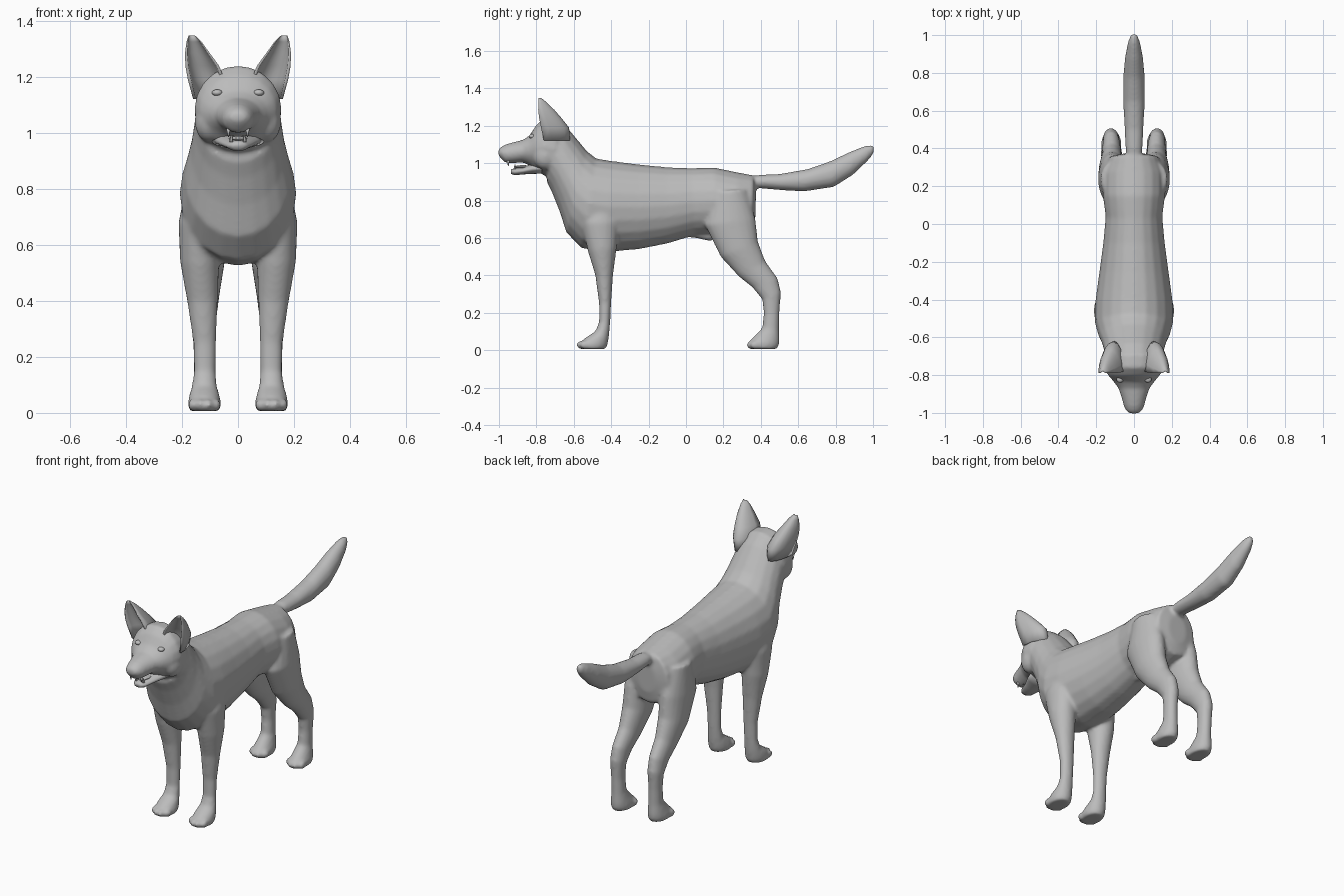
import bpy, bmesh, math
from mathutils import Matrix, Vector

coat = bpy.data.materials.new("grey_coat")
coat.diffuse_color = (0.5, 0.5, 0.5, 1)


def skin(bm, loops):
    """Bridge equal closed loops of points and cap both ends."""
    rows = [[bm.verts.new(p) for p in loop] for loop in loops]
    n = len(rows[0])
    faces = [bm.faces.new((a[i], a[(i + 1) % n], b[(i + 1) % n], b[i]))
             for a, b in zip(rows, rows[1:]) for i in range(n)]
    faces += [bm.faces.new(rows[0][::-1]), bm.faces.new(rows[-1])]
    bmesh.ops.recalc_face_normals(bm, faces=faces)


def loft(bm, rings, side=1, n=20):
    """Each ring: two opposite points (y, z), (y, z), centre x, half width."""
    loops = []
    for y1, z1, y2, z2, cx, w in rings:
        loop = []
        for i in range(n):
            t = 2 * math.pi * i / n
            k = (1 + math.cos(t)) / 2
            loop.append((side * (cx + w * math.sin(t)), y2 + (y1 - y2) * k, z2 + (z1 - z2) * k))
        loops.append(loop)
    skin(bm, loops)


def ball(bm, centre, radii):
    bmesh.ops.create_uvsphere(bm, u_segments=16, v_segments=10, radius=1,
                              matrix=Matrix.Translation(centre) @ Matrix.Diagonal((*radii, 1)))


def finish(name, bm):
    mesh = bpy.data.meshes.new(name)
    bm.to_mesh(mesh)
    bm.free()
    for p in mesh.polygons:
        p.use_smooth = True
    mesh.materials.append(coat)
    ob = bpy.data.objects.new(name, mesh)
    bpy.context.collection.objects.link(ob)
    return ob


torso = [(.375, .87, .37, .7, 0, .06), (.36, .935, .355, .63, 0, .13), (.28, .95, .26, .6, 0, .165),
         (.15, .977, .15, .62, 0, .165), (.03, .973, .05, .615, 0, .15), (-.1, .978, -.1, .57, 0, .163),
         (-.25, .993, -.25, .54, 0, .183), (-.4, 1.012, -.42, .525, 0, .205),
         (-.48, 1.025, -.56, .545, 0, .208), (-.53, 1.065, -.64, .63, 0, .19),
         (-.58, 1.125, -.675, .74, 0, .17), (-.63, 1.185, -.715, .84, 0, .158),
         (-.68, 1.225, -.745, .9, 0, .15)]
head = [(-.62, 1.14, -.68, .95, 0, .12), (-.69, 1.235, -.71, .91, 0, .155), (-.76, 1.24, -.76, .935, 0, .155),
        (-.80, 1.205, -.80, .955, 0, .138), (-.835, 1.15, -.835, .985, 0, .108),
        (-.87, 1.125, -.87, 1.003, 0, .083), (-.92, 1.113, -.92, 1.0, 0, .066),
        (-.965, 1.1, -.965, 1.0, 0, .054), (-.992, 1.085, -.985, 1.02, 0, .042),
        (-1.004, 1.07, -1.003, 1.04, 0, .022)]
tail = [(.3, .92, .3, .87, 0, .035), (.4, .938, .4, .865, 0, .045), (.5, .942, .5, .856, 0, .05),
        (.65, .968, .63, .848, 0, .057), (.77, 1.01, .79, .872, 0, .057), (.87, 1.058, .89, .935, 0, .048),
        (.95, 1.09, .97, 1.01, 0, .033), (.985, 1.098, 1.003, 1.05, 0, .02), (1.004, 1.095, 1.008, 1.075, 0, .012)]
sheath = [(-.03, .64, -.03, .61, 0, .02), (.05, .65, .05, .6, 0, .03),
          (.12, .65, .13, .582, 0, .03), (.16, .64, .16, .6, 0, .015)]
front_leg = [(-.56, .82, -.34, .84, .12, .06), (-.56, .68, -.36, .68, .145, .068),
             (-.525, .53, -.37, .55, .137, .07), (-.485, .4, -.39, .4, .127, .055),
             (-.465, .25, -.4, .25, .119, .041), (-.465, .15, -.405, .15, .119, .039),
             (-.485, .1, -.41, .09, .12, .045), (-.54, .065, -.415, .05, .12, .056),
             (-.575, .03, -.42, .025, .12, .06), (-.565, .006, -.43, .006, .12, .052)]
hind_leg = [(.14, .85, .33, .86, .1, .075), (.1, .67, .372, .70, .115, .075), (.185, .5, .385, .58, .117, .07),
            (.28, .395, .425, .475, .118, .054), (.355, .335, .49, .385, .12, .046),
            (.408, .27, .508, .31, .122, .041), (.415, .2, .5, .2, .122, .036),
            (.408, .12, .498, .11, .12, .038), (.38, .09, .5, .05, .12, .047),
            (.335, .045, .497, .025, .12, .055), (.335, .006, .485, .006, .12, .05)]

# Body: all soft volumes fused into one smooth skin
bm = bmesh.new()
for part in (torso, head, tail, sheath):
    loft(bm, part)
for s in (-1, 1):
    loft(bm, front_leg, s)
    loft(bm, hind_leg, s)
    ball(bm, (s * .1, -.75, 1.04), (.055, .07, .075))  # cheek
    for toe_y in (-.56, .35):
        for dx, dy in ((-.042, .02), (-.015, 0), (.015, 0), (.042, .02)):
            ball(bm, (s * .12 + dx, toe_y + dy, .028), (.017, .028, .022))
body = finish("body", bm)
remesh = body.modifiers.new("fuse", 'REMESH')
remesh.mode = 'VOXEL'
remesh.voxel_size = .009
remesh.use_smooth_shade = True
blend = body.modifiers.new("blend", 'SMOOTH')
blend.factor = .5
blend.iterations = 9

# Lower jaw, tongue and fangs
bm = bmesh.new()
loft(bm, [(-.77, 1.0, -.77, .945, 0, .095), (-.82, .998, -.82, .942, 0, .075), (-.87, .978, -.87, .94, 0, .052),
          (-.915, .972, -.915, .935, 0, .038), (-.937, .966, -.935, .942, 0, .022)])
finish("lower_jaw", bm)
bm = bmesh.new()
ball(bm, (0, -.87, .98), (.032, .05, .009))
finish("tongue", bm)
bm = bmesh.new()
for s in (-1, 1):
    bmesh.ops.create_cone(bm, cap_ends=True, segments=8, radius1=.002, radius2=.008, depth=.03,
                          matrix=Matrix.Translation((s * .034, -.95, 1.0)))
    bmesh.ops.create_cone(bm, cap_ends=True, segments=8, radius1=.007, radius2=.002, depth=.024,
                          matrix=Matrix.Translation((s * .024, -.915, .98)))
finish("fangs", bm)

# Nose
bm = bmesh.new()
ball(bm, (0, -.977, 1.062), (.034, .023, .024))
finish("nose", bm)

# Ears: upright cups, open to the front
bm = bmesh.new()
m = 10
for s in (-1, 1):
    loops = []
    for x, y, z, a, b in ((.105, -.69, 1.12, .055, .07), (.113, -.70, 1.19, .066, .075),
                          (.128, -.725, 1.24, .06, .06), (.145, -.747, 1.285, .044, .043),
                          (.157, -.767, 1.325, .027, .022), (.165, -.781, 1.348, .011, .007)):
        arc = [math.pi * i / m for i in range(m + 1)]
        outer = [(s * (x + a * math.cos(t)), y - b + 2 * b * math.sin(t), z) for t in arc]
        inner = [(s * (x + .82 * a * math.cos(t)), y - b + .9 * b * math.sin(t), z) for t in arc[::-1]]
        loops.append(outer + inner)
    skin(bm, loops)
finish("ears", bm)

# Eyes
bm = bmesh.new()
for s in (-1, 1):
    ball(bm, (s * .074, -.822, 1.143), (.019, .018, .012))
finish("eyes", bm)
